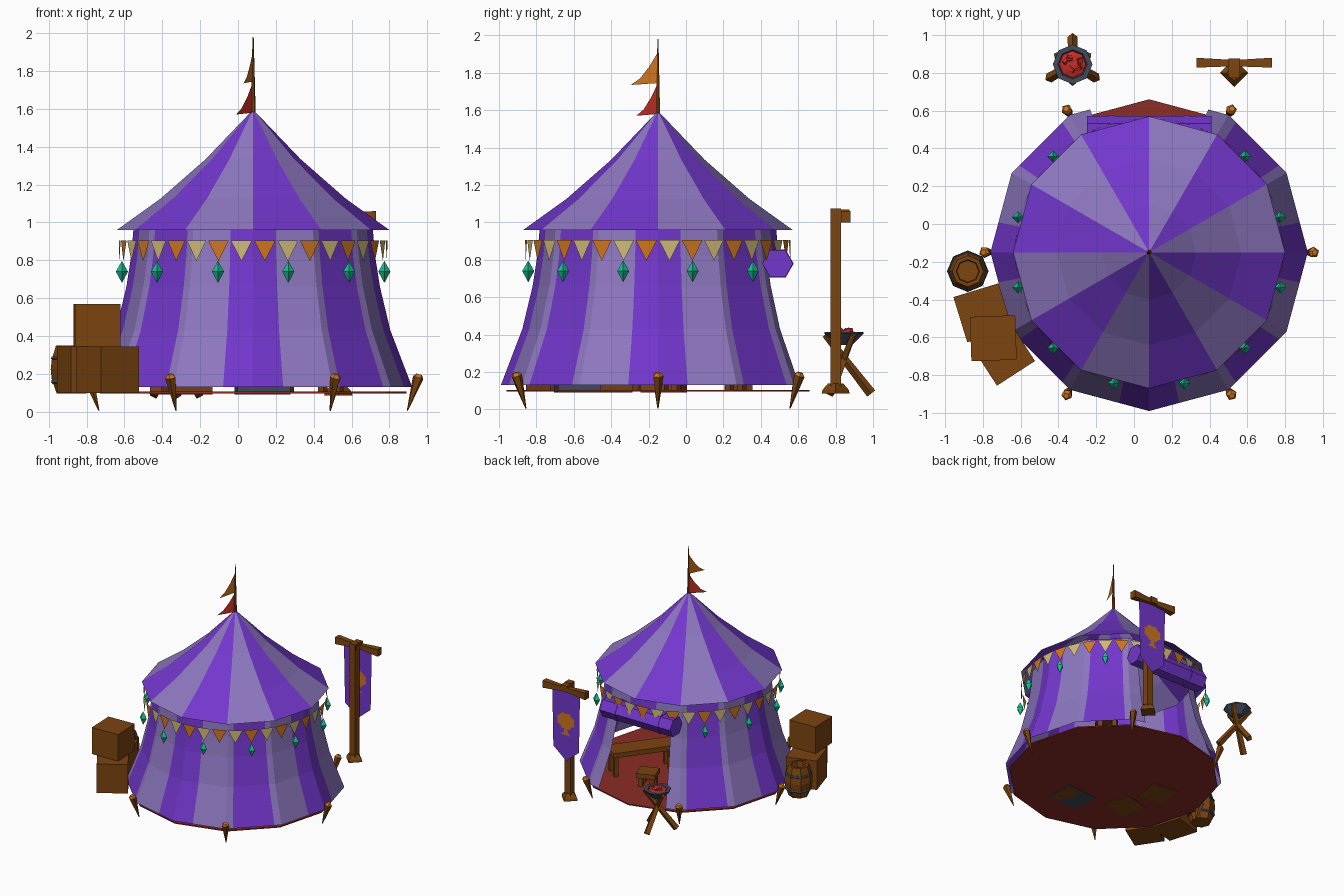
import bpy, bmesh, math, random
from mathutils import Vector, Matrix

if "Cube" in bpy.data.objects:
    bpy.data.objects.remove(bpy.data.objects["Cube"])

random.seed(3)
CX, CY = 0.08, -0.15          # tent centre
PI = math.pi


def mat(name, *rgb):
    m = bpy.data.materials.new(name)
    m.diffuse_color = (*rgb, 1)
    m.use_nodes = True
    m.node_tree.nodes["Principled BSDF"].inputs["Base Color"].default_value = m.diffuse_color
    return m


PURPLE = mat("purple", .17, .038, .61)
LILAC = mat("lilac", .27, .185, .53)
BROWN = mat("wood brown", .20, .058, .005)
ORANGE = mat("orange", .61, .18, .014)
RED = mat("red", .58, .028, .018)
CARPET = mat("carpet red", .26, .026, .019)
CREAM = mat("cream", .62, .48, .19)
GREEN = mat("gem green", .01, .52, .29)
SLATE = mat("slate", .053, .07, .105)


def mesh(name, verts, faces, mats, rule=None):
    me = bpy.data.meshes.new(name)
    me.from_pydata([tuple(v) for v in verts], [], faces)
    for m in mats if isinstance(mats, list) else [mats]:
        me.materials.append(m)
    if rule:
        for p in me.polygons:
            p.material_index = rule(p)
    ob = bpy.data.objects.new(name, me)
    bpy.context.collection.objects.link(ob)
    return ob


def box(name, loc, size, m, rz=0):
    c = [Vector((x * size[0] / 2, y * size[1] / 2, z * size[2] / 2))
         for z in (-1, 1) for x, y in ((-1, -1), (1, -1), (1, 1), (-1, 1))]
    ob = mesh(name, c, [(3, 2, 1, 0), (4, 5, 6, 7)] +
              [(i, (i + 1) % 4, (i + 1) % 4 + 4, i + 4) for i in range(4)], m)
    ob.matrix_world = Matrix.Translation(loc) @ Matrix.Rotation(math.radians(rz), 4, 'Z')
    return ob


def lathe(name, prof, n, loc, mats, rule=None, caps=True):
    """Revolve (radius, z) points into an n-sided solid."""
    v = [(loc[0] + r * math.cos(2 * PI * i / n), loc[1] + r * math.sin(2 * PI * i / n), loc[2] + z)
         for r, z in prof for i in range(n)]
    f = [(k * n + i, k * n + (i + 1) % n, (k + 1) * n + (i + 1) % n, (k + 1) * n + i)
         for k in range(len(prof) - 1) for i in range(n)]
    if caps:
        f += [tuple(range(n))[::-1], tuple(range((len(prof) - 1) * n, len(prof) * n))]
    return mesh(name, v, f, mats, rule)


def rod(name, a, b, r0, r1, m, n=4):
    a, b = Vector(a), Vector(b)
    ob = lathe(name, [(r0, 0), (r1, (b - a).length)], n, (0, 0, 0), m)
    ob.matrix_world = Matrix.Translation(a) @ (b - a).to_track_quat('Z', 'Y').to_matrix().to_4x4()
    return ob


def polar(r, deg, z):
    a = math.radians(deg)
    return Vector((CX + r * math.cos(a), CY + r * math.sin(a), z))


def angle(p):
    return math.degrees(math.atan2(p.center.y - CY, p.center.x - CX)) % 360


# Floor carpet
lathe("carpet", [(.81, .095), (.81, .105)], 12, (CX, CY, 0), CARPET)

# Twelve-sided wall with sixteen stripes and a doorway at the back
rows = [(.84, .13), (.725, .43), (.67, .66), (.645, .82), (.632, .97)]
N = 96
verts, faces = [], []
for r, z in rows:
    for i in range(N):
        d = 360 * i / N
        verts.append(polar(r * math.cos(PI / 12) / math.cos(math.radians(d % 30 - 15)), d, z))
for k in range(len(rows) - 1):
    for i in range(N):
        if k < 3 and abs((i + .5) * 3.75 - 90) < 22.5:
            continue
        j = (i + 1) % N
        faces.append((k * N + i, k * N + j, (k + 1) * N + j, (k + 1) * N + i))
mesh("tent_wall", verts, faces, [PURPLE, LILAC], lambda p: int((angle(p) + 11.25) // 22.5) % 2)

# Striped roof
lathe("tent_roof", [(.72, .96), (.49, 1.125), (.25, 1.335), (.006, 1.59)], 12, (CX, CY, 0),
      [LILAC, PURPLE], lambda p: int(angle(p) // 30) % 2, caps=False)

# Rolled-up door flap
rod("door_roll", (CX - .33, .49, .78), (CX + .33, .49, .78), .082, .082, PURPLE, 6)
for s in (-1, 1):
    rod("door_roll_tie", (CX + s * .2 - .015, .49, .78), (CX + s * .2 + .015, .49, .78), .086, .086, PURPLE, 6)

# Bunting under the eave
verts, faces = [], []
for i in range(36):
    d = i * 10
    verts += [polar(.71, d + .4, .905), polar(.71, d + 9.6, .905), polar(.71, d + 5, .795)]
    faces.append((3 * i, 3 * i + 1, 3 * i + 2))
mesh("bunting", verts, faces, [CREAM, ORANGE], lambda p: p.index % 2)

# Hanging gems (none over the doorway)
for k in range(12):
    if k not in (2, 3):
        lathe("gem", [(.001, -.058), (.032, 0), (.001, .055)], 4, polar(.718, 15 + 30 * k, .74), GREEN)

# Ground pegs
for k in range(6):
    p, q = polar(.815, 60 * k, .005), polar(.872, 60 * k, .18)
    rod("peg", p, q, .003, .03, BROWN, 5)
    rod("peg_head", q, q + (q - p).normalized() * .018, .03, .016, ORANGE, 5)

# Mast and two pennants
rod("mast", (CX, CY, 1.56), (CX, CY, 1.98), .014, .003, BROWN, 6)
for name, top, dx, dy, m in (("upper_pennant", 1.91, -.05, -.145, ORANGE), ("lower_pennant", 1.745, -.09, -.115, RED)):
    base = Vector((CX, CY, top))
    edge = [base + Vector((dx * t, dy * t, -.175 * (1 - (1 - t) ** 1.5))) for t in (0, .33, .66, 1)]
    mesh(name, edge + [base + Vector((0, 0, -.165))], [(0, 1, 2, 3, 4)], m)

# Stacked crates
box("crate_back", (-.80, -.47, .222), (.25, .25, .245), BROWN, 17)
box("crate_front", (-.69, -.69, .222), (.24, .24, .245), BROWN, 33)
box("crate_top", (-.745, -.605, .457), (.24, .235, .225), BROWN, 2)


# Barrels with iron bands and recessed tops
def barrel(x, y):
    lathe("barrel", [(.078, .095), (.104, .17), (.11, .222), (.104, .275), (.082, .35), (.062, .35), (.058, .30)],
          8, (x, y, 0), BROWN)
    for z in (.155, .28):
        lathe("barrel_band", [(.101, z - .008), (.108, z), (.104, z + .012)], 8, (x, y, 0), SLATE)


barrel(-.88, -.25)

# Furniture inside
box("crate_inside_a", (-.27, -.42, .19), (.22, .22, .2), BROWN, 15)
box("crate_inside_b", (-.34, -.12, .19), (.22, .22, .2), BROWN, -8)
box("chest", (.13, -.58, .18), (.25, .2, .18), BROWN, 4)
box("chest_frame", (.13, -.58, .11), (.28, .23, .04), SLATE, 4)


def table(name, x, y, l, w, h, rz):
    box(name + "_top", (x, y, h - .02), (l, w, .04), BROWN, rz)
    R = Matrix.Rotation(math.radians(rz), 3, 'Z')
    for sx in (-1, 1):
        for sy in (-1, 1):
            o = R @ Vector((sx * (l / 2 - .03), sy * (w / 2 - .03), 0))
            box(name + "_leg", (x + o.x, y + o.y, (h + .06) / 2), (.035, .035, h - .14), BROWN, rz)


table("bench", .36, .09, .5, .17, .31, 53)
table("stool", .16, .28, .15, .14, .22, 20)

# Sign post with banner
box("sign_post", (.53, .80, .59), (.055, .055, .97), BROWN)
box("sign_top_block", (.53, .83, 1.045), (.06, .09, .05), BROWN)
lathe("sign_foot", [(.075, .085), (.07, .105), (.04, .14)], 4, (.53, .80, 0), BROWN).rotation_euler.z = 0
for s in (-1, 1):
    # crossbar half, thicker toward its end
    a = [(.53, .835, 1.015), (.53, .868, 1.015), (.53, .868, 1.05), (.53, .835, 1.05)]
    b = [(.53 + s * .2, .828, 1.0), (.53 + s * .2, .88, 1.0), (.53 + s * .2, .88, 1.06), (.53 + s * .2, .828, 1.06)]
    mesh("sign_crossbar", a + b, [(0, 1, 5, 4), (1, 2, 6, 5), (2, 3, 7, 6), (3, 0, 4, 7), (4, 5, 6, 7)], BROWN)
mesh("banner", [(.53 + x, .847, z) for x, z in ((-.13, 1.02), (.13, 1.02), (.12, .52), (0, .42), (-.12, .52))],
     [(0, 1, 2, 3, 4)], PURPLE)
# Tree emblem on both faces of the banner
for y in (.842, .852):
    crown = [(.53 + (.075 + .014 * (i % 2)) * math.cos(i * PI / 8), y, .76 + (.06 + .014 * (i % 2)) * math.sin(i * PI / 8))
             for i in range(16)]
    mesh("tree_crown", crown, [tuple(range(16))], ORANGE)
    mesh("tree_trunk", [(.53 + x, y, z) for x, z in ((-.015, .71), (.015, .71), (.02, .66), (.05, .64), (-.05, .64), (-.02, .66))],
         [(0, 1, 2, 3, 4, 5)], ORANGE)

# Brazier: crossed legs, bowl and coals
BX, BY = -.325, .845
for k in range(3):
    a = math.radians(90 + 120 * k)
    c, s = math.cos(a), math.sin(a)
    rod("brazier_leg", (BX + .145 * c, BY + .145 * s, .085), (BX - .1 * c, BY - .1 * s, .40), .027, .018, BROWN)
lathe("brazier_bowl", [(.045, .345), (.105, .405), (.105, .415), (.078, .415), (.06, .385)], 8, (BX, BY, 0), SLATE)
lathe("embers", [(.078, .39), (.07, .41), (.03, .425)], 8, (BX, BY, 0), RED)
for i in range(7):
    a, r = random.uniform(0, 2 * PI), random.uniform(.02, .05)
    p = Vector((BX + r * math.cos(a), BY + r * math.sin(a), .415))
    d = Vector((-math.sin(a), math.cos(a), .35)) * .03
    rod("coal", p - d, p + d, .013, .013, RED, 5)
